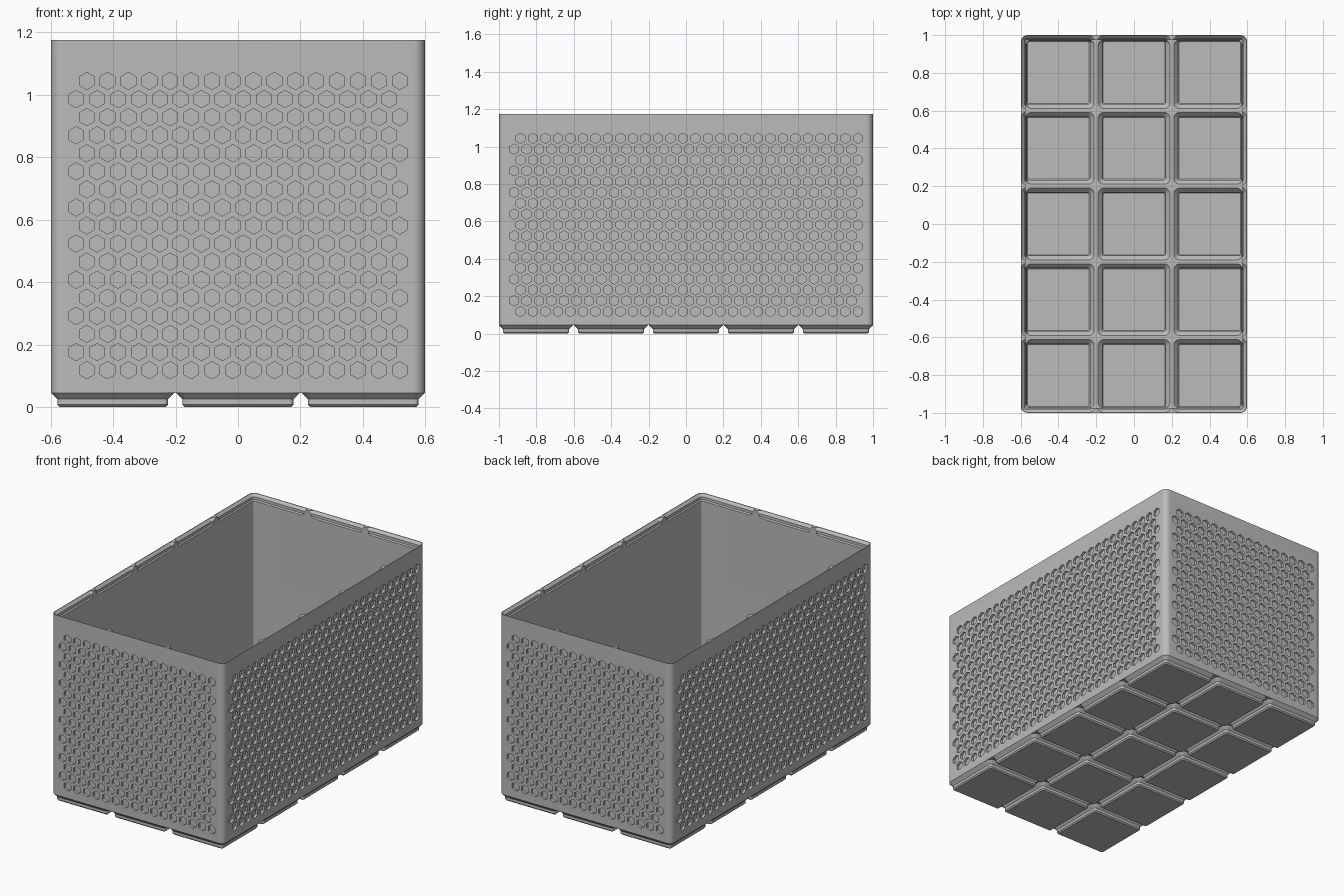
import bpy, bmesh, math
from mathutils import Matrix, Vector

MM = 2 / 209.5                 # one millimetre in scene units
PITCH = 42 * MM                # cell spacing
NX, NY = 3, 5
HX, HY, TOP = 0.599, 1.0, 1.175
BASE = 4.75 * MM               # height of the feet
INNER = 2.6 * MM               # wall thickness

if "Cube" in bpy.data.objects:
    bpy.data.objects.remove(bpy.data.objects["Cube"])

grey = bpy.data.materials.new("plastic_grey")
grey.use_nodes = True
COLOUR = (0.5, 0.5, 0.5, 1)
grey.diffuse_color = COLOUR
grey.node_tree.nodes["Principled BSDF"].inputs["Base Color"].default_value = COLOUR


def rounded_ring(bm, x0, x1, y0, y1, r, z, steps=8):
    corners = [(x1 - r, y1 - r), (x0 + r, y1 - r), (x0 + r, y0 + r), (x1 - r, y0 + r)]
    ring = []
    for k, (cx, cy) in enumerate(corners):
        for i in range(steps + 1):
            a = math.pi / 2 * (k + i / steps)
            ring.append(bm.verts.new((cx + r * math.cos(a), cy + r * math.sin(a), z)))
    return ring


def loft(bm, rings):
    """Skin a closed solid through rings of equal vertex count."""
    n = len(rings[0])
    bm.faces.new(rings[0][::-1])
    bm.faces.new(rings[-1])
    for a, b in zip(rings, rings[1:]):
        for i in range(n):
            j = (i + 1) % n
            bm.faces.new((a[i], a[j], b[j], b[i]))


def box_loft(bm, hx, hy, r, z0, z1):
    loft(bm, [rounded_ring(bm, -hx, hx, -hy, hy, r, z) for z in (z0, z1)])


def cell_lofts(bm, profile, limit=None):
    """One loft per grid cell; profile rows are (half size, radius, z)."""
    for ix in range(NX):
        for iy in range(NY):
            cx, cy = (ix - (NX - 1) / 2) * PITCH, (iy - (NY - 1) / 2) * PITCH
            rings = []
            for h, r, z in profile:
                x0, x1, y0, y1 = cx - h, cx + h, cy - h, cy + h
                if limit:
                    x0, x1 = max(x0, -limit[0]), min(x1, limit[0])
                    y0, y1 = max(y0, -limit[1]), min(y1, limit[1])
                rings.append(rounded_ring(bm, x0, x1, y0, y1, r, z))
            loft(bm, rings)


def make_object(name, bm):
    bmesh.ops.recalc_face_normals(bm, faces=bm.faces)
    mesh = bpy.data.meshes.new(name)
    bm.to_mesh(mesh)
    bm.free()
    mesh.materials.append(grey)
    obj = bpy.data.objects.new(name, mesh)
    bpy.context.collection.objects.link(obj)
    return obj


def combine(target, bm, operation):
    tool = make_object("tool", bm)
    mod = target.modifiers.new("combine", "BOOLEAN")
    mod.operation, mod.solver, mod.object = operation, "MANIFOLD", tool
    bpy.ops.object.modifier_apply(modifier=mod.name)
    bpy.data.objects.remove(tool)


# Outer shell
bm = bmesh.new()
box_loft(bm, HX, HY, 3.75 * MM, BASE, TOP)
bin_body = make_object("storage_bin", bm)
bpy.context.view_layer.objects.active = bin_body
bin_body.select_set(True)

# Stepped feet, one per cell
bm = bmesh.new()
full = 20.75 * MM
cell_lofts(bm, [(full - 2.95 * MM, 0.8 * MM, 0),
                (full - 2.15 * MM, 1.6 * MM, 0.8 * MM),
                (full - 2.15 * MM, 1.6 * MM, 2.6 * MM),
                (full, 3.75 * MM, BASE),
                (full - MM, 2.75 * MM, BASE + 0.6 * MM)])
combine(bin_body, bm, "UNION")

# Main cavity
RIDGE = 0.058
bm = bmesh.new()
box_loft(bm, HX - INNER, HY - INNER, 1.15 * MM, RIDGE, TOP + 0.1)
combine(bin_body, bm, "DIFFERENCE")

# Floor pockets inside the feet, leaving ridges between cells
bm = bmesh.new()
cell_lofts(bm, [(0.163, 0.008, 0.011), (0.168, 0.012, 0.016), (0.168, 0.012, 0.031),
                (0.19, 0.03, 0.053), (0.19, 0.03, RIDGE + 0.01)],
           (HX - INNER - 0.001, HY - INNER - 0.001))
combine(bin_body, bm, "DIFFERENCE")

# Stepped stacking lip with a cusp at each cell boundary
bm = bmesh.new()
cell_lofts(bm, [(full - 2.6 * MM, 1.15 * MM, TOP - 4.2 * MM),
                (full - 1.9 * MM, 1.85 * MM, TOP - 3.5 * MM),
                (full - 1.9 * MM, 1.85 * MM, TOP - 1.7 * MM),
                (full - 0.3 * MM, 3.45 * MM, TOP - 0.1 * MM),
                (full - 0.3 * MM, 3.45 * MM, TOP + MM)])
combine(bin_body, bm, "DIFFERENCE")

# Honeycomb recesses on all four walls
STEP, RADIUS, DEPTH = 7 * MM, 5 * MM / math.sqrt(3), 1.5 * MM
bm = bmesh.new()
for side in range(4):
    wall, count = ((HY, 16), (HX, 28))[side % 2]
    turn = Matrix.Rotation(side * math.pi / 2, 3, "Z")
    for row in range(17):
        for col in range(count):
            u = (col - (count - 0.5) / 2 + (0.5 if row % 2 == 0 else 0)) * STEP
            z = 0.118 + row * STEP * math.sqrt(3) / 2
            rings = []
            for y in (-wall - MM, -wall + DEPTH):
                ring = []
                for k in range(6):
                    a = math.pi * (k / 3 + 1 / 6)
                    p = Vector((u + RADIUS * math.cos(a), y, z + RADIUS * math.sin(a)))
                    ring.append(bm.verts.new(turn @ p))
                rings.append(ring)
            loft(bm, rings)
combine(bin_body, bm, "DIFFERENCE")

bpy.ops.object.shade_smooth_by_angle(angle=math.radians(25))
